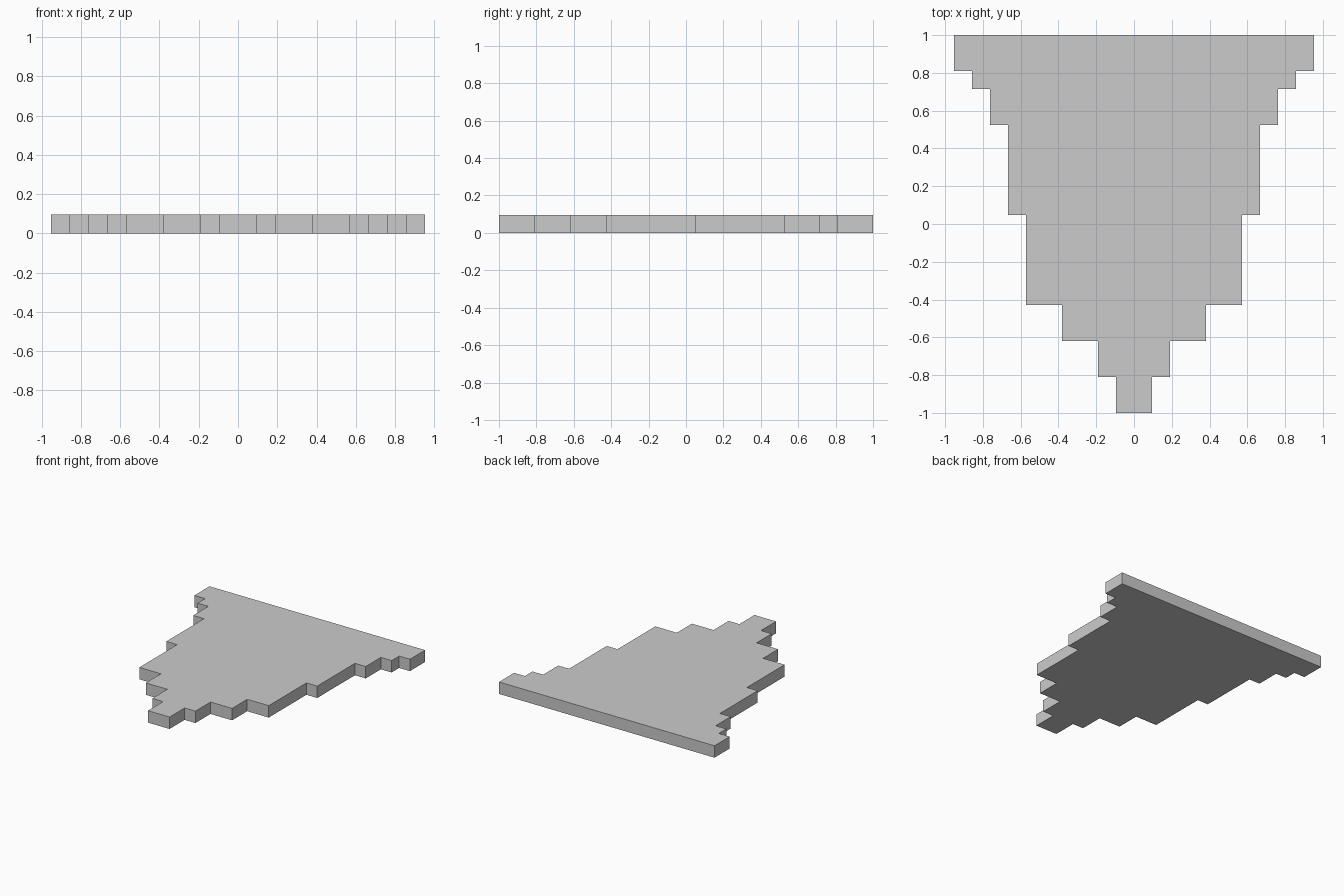
import bpy, bmesh

if "Cube" in bpy.data.objects:
    bpy.data.objects.remove(bpy.data.objects["Cube"])

U = 2 / 21  # one step of the stepped outline

# Rows from the tip upward: (half width, row height) in steps
rows = [(1, 2), (2, 2), (4, 2), (6, 5), (7, 5), (8, 2), (9, 1), (10, 2)]

# Right half of the outline, then mirrored to the left
right = []
y = -10.5
for half_width, height in rows:
    right += [(half_width, y), (half_width, y + height)]
    y += height
outline = right + [(-px, py) for px, py in reversed(right)]

# Stepped plate: one flat outline, extruded one step up
bm = bmesh.new()
base = bm.faces.new([bm.verts.new((px * U, py * U, 0)) for px, py in outline])
top = bmesh.ops.extrude_face_region(bm, geom=[base], use_keep_orig=True)["geom"]
bmesh.ops.translate(bm, vec=(0, 0, U),
                    verts=[v for v in top if isinstance(v, bmesh.types.BMVert)])
bmesh.ops.recalc_face_normals(bm, faces=bm.faces)

mesh = bpy.data.meshes.new("stepped_plate")
bm.to_mesh(mesh)
bm.free()
plate = bpy.data.objects.new("stepped_plate", mesh)
bpy.context.collection.objects.link(plate)
